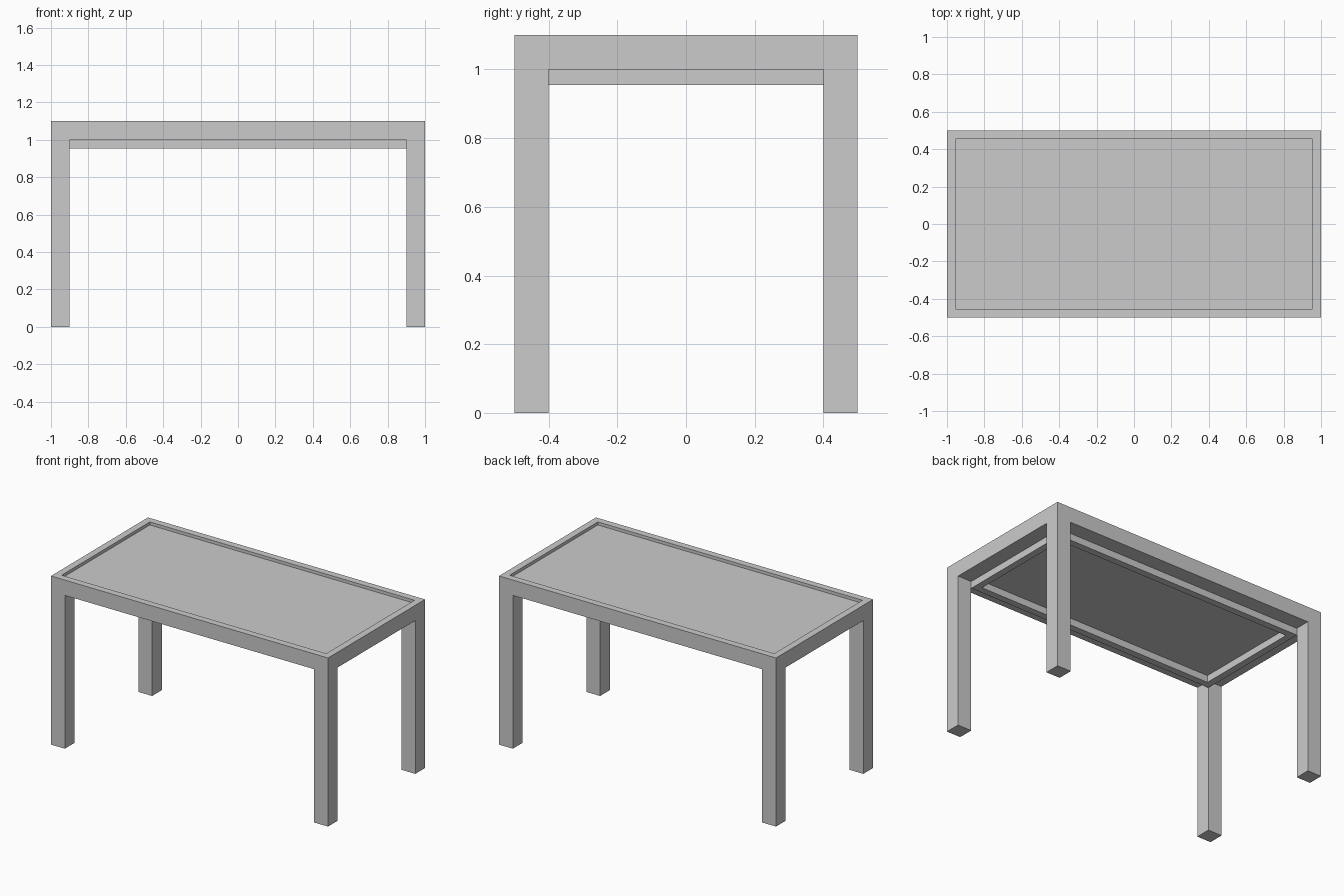
import bpy, bmesh

if "Cube" in bpy.data.objects:
    bpy.data.objects.remove(bpy.data.objects["Cube"])


def add_box(bm, x0, x1, y0, y1, z0, z1):
    """Axis-aligned box; returns its faces."""
    verts = bmesh.ops.create_cube(bm, size=1)["verts"]
    for v in verts:
        v.co.x = x1 if v.co.x > 0 else x0
        v.co.y = y1 if v.co.y > 0 else y0
        v.co.z = z1 if v.co.z > 0 else z0
    return list({f for v in verts for f in v.link_faces})


def inset_and_push(bm, face, thickness, dz):
    """Inset a face, then extrude its centre vertically; returns the new face."""
    bmesh.ops.inset_region(bm, faces=[face], thickness=thickness, use_even_offset=True)
    if dz:
        for f in bmesh.ops.extrude_discrete_faces(bm, faces=[face])["faces"]:
            face = f
        for v in face.verts:
            v.co.z += dz
    return face


def finish(bm, name):
    bmesh.ops.recalc_face_normals(bm, faces=bm.faces)
    mesh = bpy.data.meshes.new(name)
    bm.to_mesh(mesh)
    bm.free()
    obj = bpy.data.objects.new(name, mesh)
    bpy.context.collection.objects.link(obj)
    return obj


RIM, LEG = 0.045, 0.1

# Table top: slab with a shallow recess on its upper side
bm = bmesh.new()
faces = add_box(bm, -1, 1, -0.5, 0.5, 1.0, 1.1)
upper = max(faces, key=lambda f: f.calc_center_median().z)
inset_and_push(bm, upper, RIM, -0.02)
finish(bm, "table_top")

# Apron: thin rectangular frame under the slab, between the legs
bm = bmesh.new()
ax, ay = 1 - LEG, 0.5 - LEG
for s in (-1, 1):
    ys = sorted((s * ay, s * (ay - RIM)))
    xs = sorted((s * ax, s * (ax - RIM)))
    add_box(bm, -ax, ax, *ys, 1 - RIM, 1.0)
    add_box(bm, *xs, -ay + RIM, ay - RIM, 1 - RIM, 1.0)
finish(bm, "apron_frame")

# Legs: one square post at each corner
for side, sx in (("left", -1), ("right", 1)):
    for end, sy in (("front", -1), ("back", 1)):
        bm = bmesh.new()
        xs = sorted((sx, sx * (1 - LEG)))
        ys = sorted((sy * 0.5, sy * (0.5 - LEG)))
        add_box(bm, *xs, *ys, 0, 1.0)
        finish(bm, f"{end}_{side}_leg")
